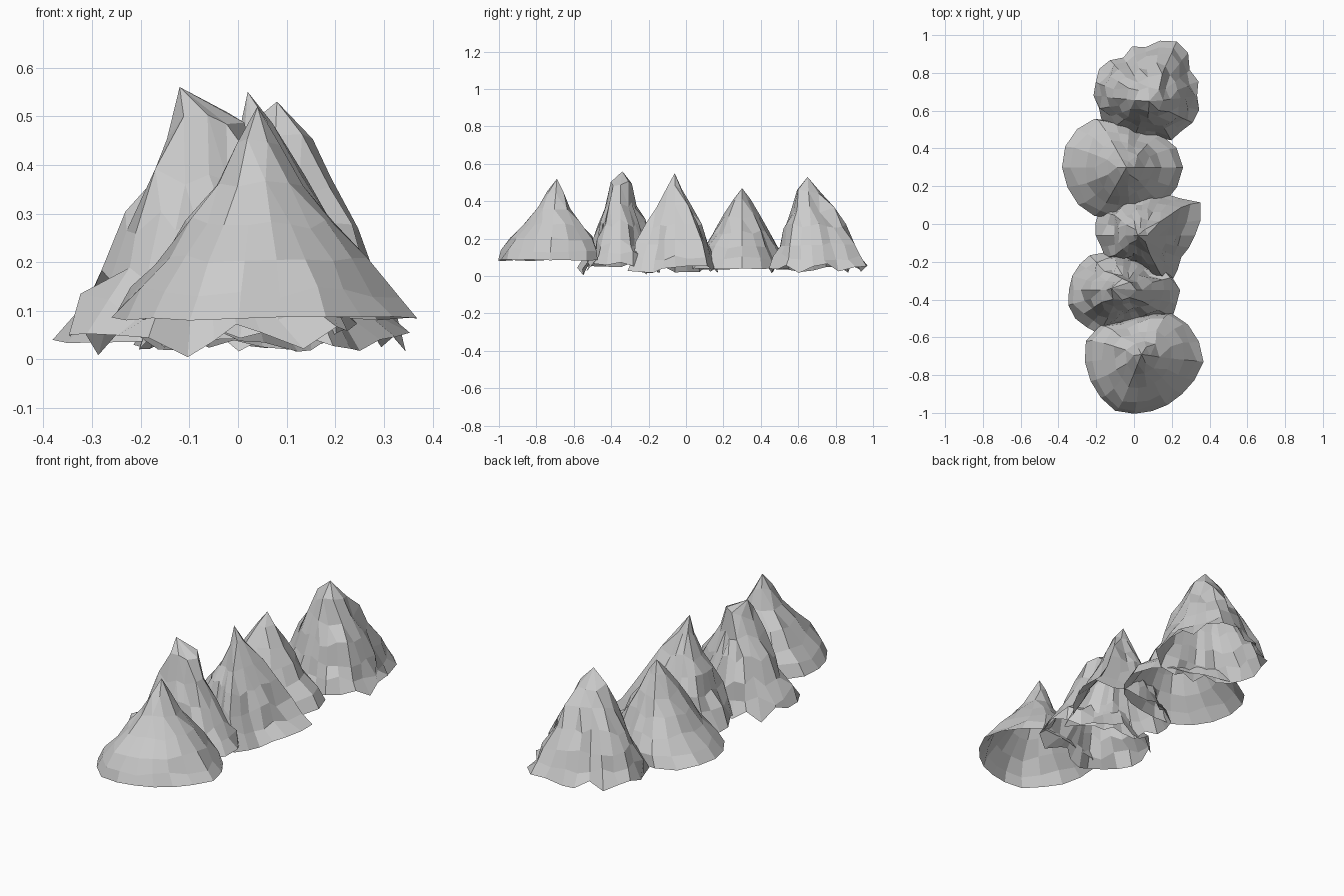
import bpy, bmesh, math, random
from mathutils import Vector

if "Cube" in bpy.data.objects:
    bpy.data.objects.remove(bpy.data.objects["Cube"])

# Height fractions shared by every peak, from the rim upwards
HEIGHTS = (0.0, 0.12, 0.27, 0.45, 0.64, 0.84)


def footprint(radii, a):
    """Rim radius at angle a, interpolated from twelve values 30 degrees apart."""
    f = (a / (2 * math.pi) * 12) % 12
    i = int(f)
    return radii[i] * (1 - (f - i)) + radii[(i + 1) % 12] * (f - i)


def mountain(name, centre, axis, peak, base, radii, profile, segs, rough, rim,
             seed, narrow=1.0):
    """Hollow crag: rings climb from the rim towards axis and end in the peak."""
    rnd = random.Random(seed)
    bm = bmesh.new()
    c, p = Vector((*centre, base)), Vector((*axis, peak[2]))
    rings = []
    for n, (h, k) in enumerate(zip(HEIGHTS, profile)):
        mid = c.lerp(p, h)
        step = (1, 1, 1, 1, 2, 3)[n]          # fewer, larger facets near the top
        sx = 1 - (1 - narrow) * min(1, h * 5)  # flared foot in x
        ring = []
        for s in range(0, segs, step):
            a = 2 * math.pi * s / segs
            r = footprint(radii, a) * k
            if h == 0:
                r *= 1 + rnd.uniform(-rim, rim) * 2
                z = max(0.0, base + rnd.uniform(-rim, rim * 0.7))
            else:
                r *= 1 + rnd.uniform(-rough, rough)
                z = mid.z + rnd.uniform(-rough, rough) * 0.25
            v = bm.verts.new((mid.x + r * sx * math.cos(a), mid.y + r * math.sin(a), z))
            ring += [v] * step
        rings.append(ring)
    top = bm.verts.new(peak)
    rings.append([top] * segs)
    for lo, hi in zip(rings, rings[1:]):
        for s in range(segs):
            t = (s + 1) % segs
            corners = list(dict.fromkeys((lo[s], lo[t], hi[t], hi[s])))
            if len(corners) > 2:
                bm.faces.new(corners)
    me = bpy.data.meshes.new(name)
    bm.to_mesh(me)
    bm.free()
    bpy.context.collection.objects.link(bpy.data.objects.new(name, me))


# Smooth-rimmed front peak
mountain("front_peak", (0.05, -0.73), (0.04, -0.69), (0.04, -0.69, 0.52), 0.085,
         (.32, .31, .30, .24, .24, .33, .31, .29, .30, .265, .26, .27),
         (1, .94, .82, .58, .34, .17), 18, 0.05, 0.005, 3, narrow=0.85)

# Narrow craggy peak with a short crest
mountain("second_peak", (-0.05, -0.35), (-0.065, -0.35), (-0.12, -0.34, 0.56), 0.045,
         (.31, .25, .20, .22, .25, .28, .32, .31, .25, .19, .19, .30),
         (1, .86, .69, .53, .37, .25), 24, 0.12, 0.045, 8)

# Middle peak
mountain("middle_peak", (0.05, -0.06), (0.03, -0.06), (0.02, -0.06, 0.55), 0.04,
         (.27, .34, .24, .22, .23, .26, .25, .24, .16, .19, .28, .24),
         (1, .92, .80, .62, .42, .18), 24, 0.09, 0.025, 5, narrow=0.8)

# Lower smooth peak
mountain("fourth_peak", (-0.06, 0.30), (-0.04, 0.30), (-0.04, 0.30, 0.47), 0.04,
         (.32, .29, .22, .22, .30, .32, .32, .31, .30, .26, .27, .30),
         (1, .92, .76, .57, .38, .17), 18, 0.05, 0.006, 11, narrow=0.85)

# Rear craggy peak
mountain("rear_peak", (0.06, 0.68), (0.08, 0.65), (0.08, 0.65, 0.53), 0.045,
         (.29, .28, .34, .27, .24, .28, .29, .25, .22, .22, .26, .30),
         (1, .87, .75, .60, .42, .27), 24, 0.08, 0.035, 14)
